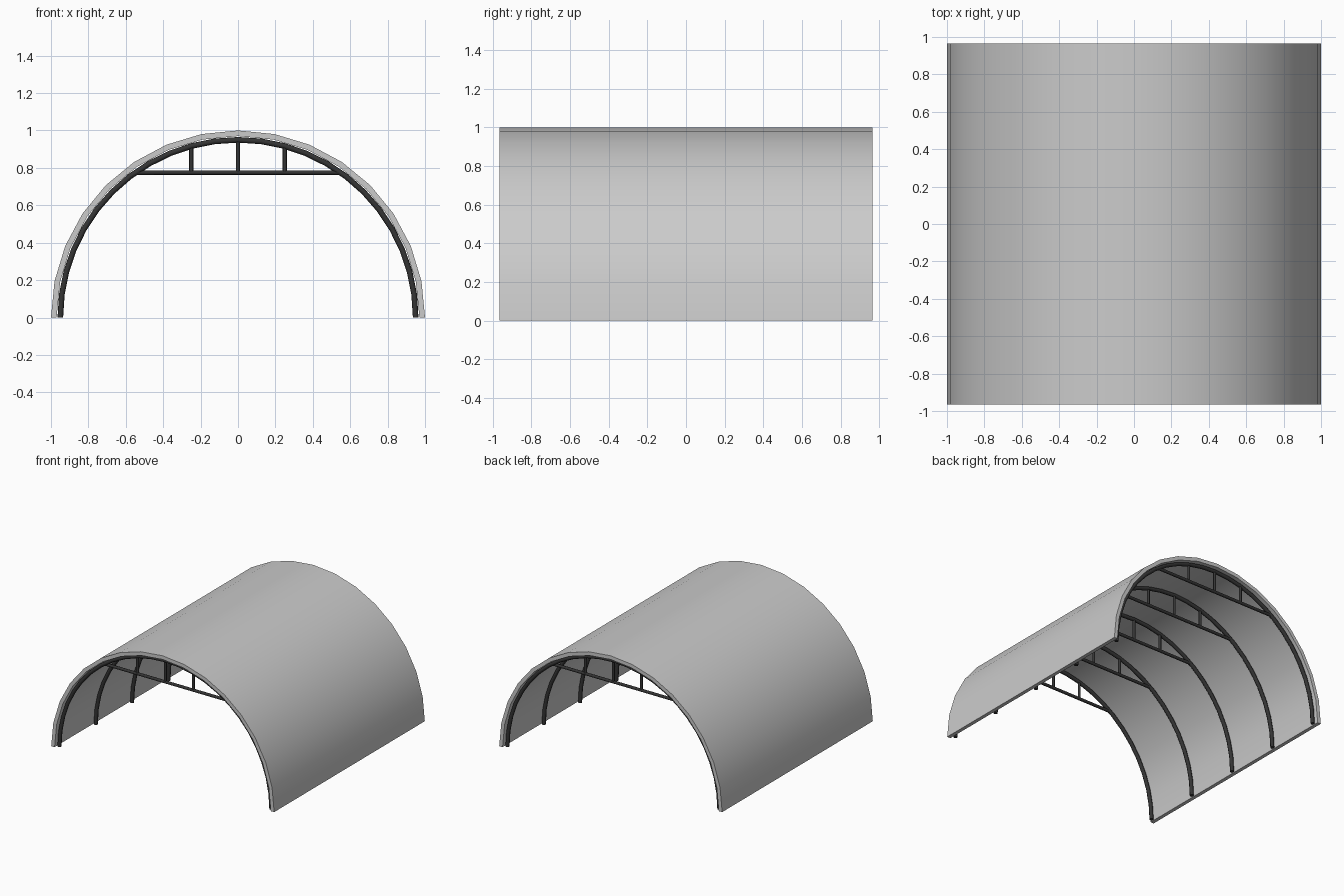
import bpy, bmesh, math
from mathutils import Vector

if "Cube" in bpy.data.objects:
    bpy.data.objects.remove(bpy.data.objects["Cube"])

dark = bpy.data.materials.new("dark_steel")
dark.diffuse_color = (0.035, 0.035, 0.035, 1)
dark.use_nodes = True
dark.node_tree.nodes["Principled BSDF"].inputs["Base Color"].default_value = dark.diffuse_color


def finish(bm, name, mat=None):
    bmesh.ops.recalc_face_normals(bm, faces=bm.faces)
    me = bpy.data.meshes.new(name)
    bm.to_mesh(me)
    bm.free()
    ob = bpy.data.objects.new(name, me)
    bpy.context.collection.objects.link(ob)
    if mat:
        me.materials.append(mat)
    bpy.ops.object.select_all(action='DESELECT')
    ob.select_set(True)
    bpy.context.view_layer.objects.active = ob
    bpy.ops.object.shade_smooth_by_angle(angle=math.radians(50))
    return ob


def half_arch(name, profile, segs, mat=None):
    """Sweep a closed (radius, y) profile through half a turn."""
    bm = bmesh.new()
    rings = []
    for i in range(segs + 1):
        a = math.pi * i / segs
        rings.append([bm.verts.new((r * math.cos(a), y, r * math.sin(a))) for r, y in profile])
    n = len(profile)
    for r0, r1 in zip(rings, rings[1:]):
        for j in range(n):
            k = (j + 1) % n
            bm.faces.new((r0[j], r0[k], r1[k], r1[j]))
    bm.faces.new(rings[0])
    bm.faces.new(rings[-1][::-1])
    return finish(bm, name, mat)


def rod(name, p, q, radius, mat):
    p, q = Vector(p), Vector(q)
    bm = bmesh.new()
    bmesh.ops.create_cone(bm, cap_ends=True, segments=8, radius1=radius, radius2=radius,
                          depth=(q - p).length)
    rot = (q - p).to_track_quat('Z', 'Y').to_matrix()
    bmesh.ops.rotate(bm, verts=bm.verts, matrix=rot)
    bmesh.ops.translate(bm, verts=bm.verts, vec=(p + q) / 2)
    return finish(bm, name, mat)


# Curved roof shell
half_arch("roof_shell", [(0.97, -0.965), (1.0, -0.965), (1.0, 0.965), (0.97, 0.965)], 16)

# Five trusses: arched tube, tie beam and three posts
R, T = 0.95, 0.015
TIE_Z = 0.775
for i in range(5):
    y = -0.93 + 0.465 * i
    circle = [(R + T * math.cos(k * math.tau / 8), y + T * math.sin(k * math.tau / 8))
              for k in range(8)]
    half_arch(f"arch_rib_{i}", circle, 24, dark)
    half = math.sqrt(R * R - TIE_Z * TIE_Z)
    rod(f"tie_beam_{i}", (-half, y, TIE_Z), (half, y, TIE_Z), 0.012, dark)
    for j, x in enumerate((-0.25, 0, 0.25)):
        rod(f"truss_post_{i}_{j}", (x, y, TIE_Z), (x, y, math.sqrt(R * R - x * x)), 0.011, dark)
